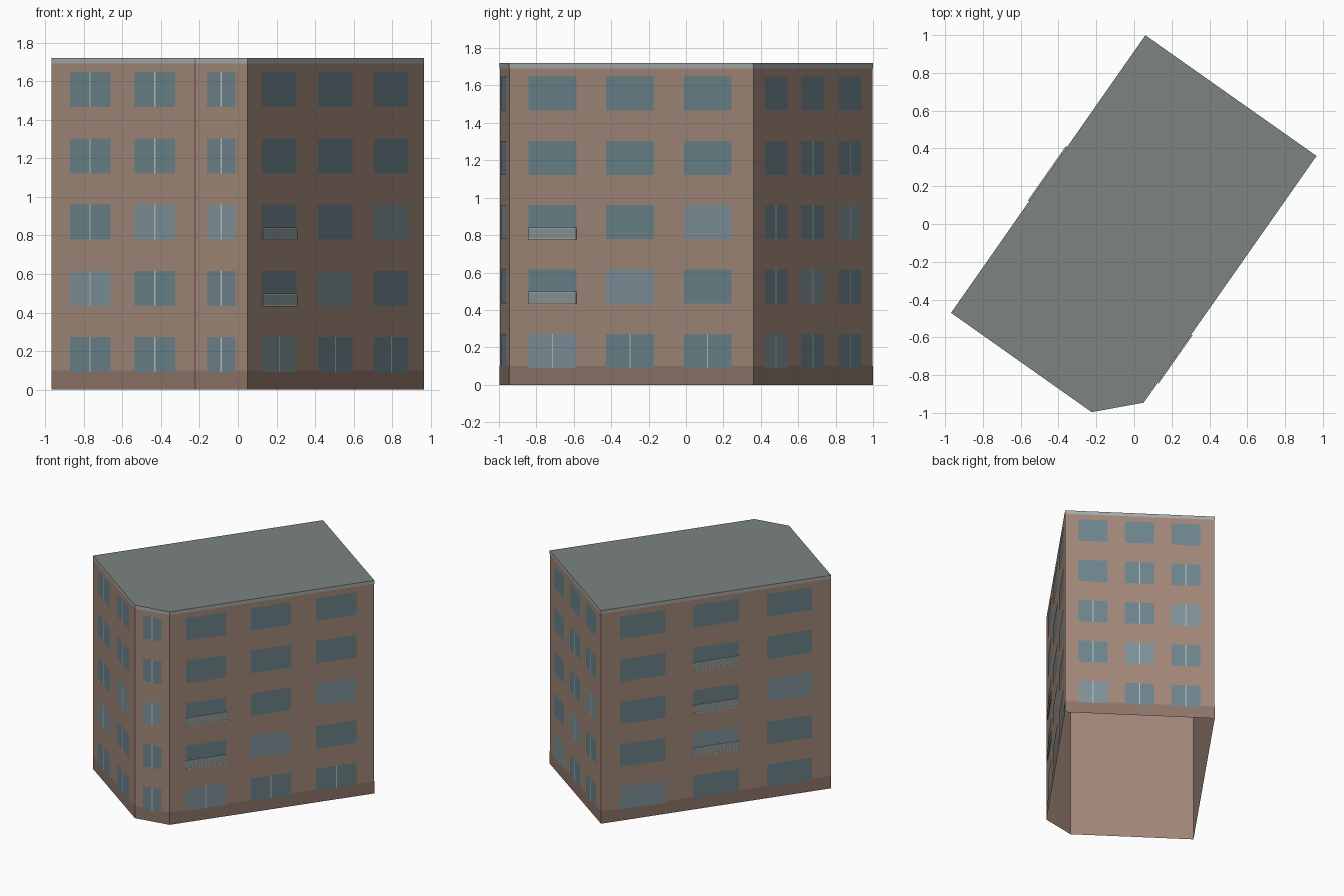
import bpy, bmesh
from mathutils import Vector

if "Cube" in bpy.data.objects:
    bpy.data.objects.remove(bpy.data.objects["Cube"])

# Footprint corners, counter-clockwise from the far left
FOOT = [Vector(p) for p in ((-0.967, -0.47), (-0.224, -0.995), (0.05, -0.945),
                            (0.965, 0.36), (0.06, 0.998))]
HEIGHT, FLOORS = 1.72, 5
PITCH = HEIGHT / FLOORS
SILL, WIN_H = 0.09, 0.182
UP = Vector((0, 0, 1))


def material(name, rgb):
    m = bpy.data.materials.new(name)
    m.diffuse_color = (*rgb, 1)
    m.use_nodes = True
    m.node_tree.nodes["Principled BSDF"].inputs["Base Color"].default_value = m.diffuse_color
    return m


WALL = material("plaster", (0.36, 0.245, 0.19))
PLINTH = material("plinth", (0.27, 0.175, 0.14))
ROOF = material("roof_grey", (0.20, 0.23, 0.215))
TRIM = material("trim_grey", (0.38, 0.40, 0.39))
GLASS = material("glass", (0.15, 0.23, 0.26))
GLASS_LIT = material("glass_light", (0.21, 0.29, 0.32))
FRAME = material("frame", (0.50, 0.52, 0.49))
PANEL = material("balcony_panel", (0.26, 0.31, 0.30))


def finish(bm, name, mat):
    me = bpy.data.meshes.new(name)
    bm.to_mesh(me)
    bm.free()
    me.materials.append(mat)
    ob = bpy.data.objects.new(name, me)
    bpy.context.collection.objects.link(ob)
    return ob


def outline(off):
    """Footprint pushed outwards by off with mitred corners."""
    pts = []
    for i, p in enumerate(FOOT):
        a = (p - FOOT[i - 1]).normalized()
        b = (FOOT[(i + 1) % len(FOOT)] - p).normalized()
        n1, n2 = Vector((a.y, -a.x)), Vector((b.y, -b.x))
        pts.append(p + (n1 + n2) * off / (1 + n1.dot(n2)))
    return pts


def ring(name, z0, z1, off, mat):
    """Open band of wall following the footprint."""
    bm = bmesh.new()
    lo, hi = [[bm.verts.new((p.x, p.y, z)) for p in outline(off)] for z in (z0, z1)]
    n = len(lo)
    for i in range(n):
        j = (i + 1) % n
        bm.faces.new((lo[i], lo[j], hi[j], hi[i]))
    return finish(bm, name, mat)


def wall_panel(bm, wall, s0, s1, z0, z1, off, depth=0):
    """Flat panel on a wall (s in wall lengths); a box if depth is given."""
    a, b = FOOT[wall], FOOT[(wall + 1) % len(FOOT)]
    d = (b - a).normalized()
    n = Vector((d.y, -d.x, 0))
    corners = []
    for s, z in ((s0, z0), (s1, z0), (s1, z1), (s0, z1)):
        p = a.lerp(b, s)
        corners.append(Vector((p.x, p.y, z)) + n * (off + depth))
    front = [bm.verts.new(c) for c in corners]
    bm.faces.new(front)
    if depth:
        back = [bm.verts.new(c - n * depth) for c in corners]
        bm.faces.new(back[::-1])
        for i in range(4):
            j = (i + 1) % 4
            bm.faces.new((front[j], front[i], back[i], back[j]))


# Shell, open underneath
ring("walls", 0, HEIGHT, 0, WALL)
ring("plinth_band", 0, 0.1, 0.001, PLINTH)
ring("roof_edge_band", 1.692, HEIGHT, 0.001, TRIM)
bm = bmesh.new()
bm.faces.new([bm.verts.new((p.x, p.y, HEIGHT)) for p in outline(0.001)])
finish(bm, "flat_roof", ROOF)

# Per wall: name, window centres, width, split windows, light windows, balconies
every = lambda c, f: True
none = lambda c, f: False
LAYOUT = [
    ("front", (0.27, 0.722), 0.282, every, lambda c, f: f == c + 1, none),
    ("corner", (0.5,), 0.54, every, lambda c, f: f == 2, none),
    ("right", (0.178, 0.496, 0.814), 0.196, lambda c, f: f == 0,
     lambda c, f: f == c, lambda c, f: c == 0 and f in (1, 2)),
    ("back", (0.186, 0.497, 0.808), 0.194, lambda c, f: f < 3 or (f == 3 and c > 0),
     lambda c, f: f == c, none),
    ("left", (0.181, 0.5, 0.819), 0.197, none,
     lambda c, f: f == c, lambda c, f: c == 1 and f in (1, 2, 3)),
]

for w, (name, centres, width, split, light, balcony) in enumerate(LAYOUT):
    length = (FOOT[(w + 1) % len(FOOT)] - FOOT[w]).length
    parts = {"windows": GLASS, "light_windows": GLASS_LIT, "mullions": FRAME,
             "balcony_panels": PANEL, "balcony_rails": FRAME}
    bms = {k: bmesh.new() for k in parts}
    for c, s in enumerate(centres):
        s0, s1 = s - width / 2, s + width / 2
        for f in range(FLOORS):
            z = SILL + f * PITCH
            key = "light_windows" if light(c, f) else "windows"
            wall_panel(bms[key], w, s0, s1, z, z + WIN_H, 0.002)
            if split(c, f):
                m = 0.004 / length
                wall_panel(bms["mullions"], w, s - m, s + m, z, z + WIN_H, 0.003)
            if balcony(c, f):
                wall_panel(bms["balcony_panels"], w, s0, s1, z, z + 0.06, 0.002, 0.005)
                for zr in (z - 0.002, z + 0.058):
                    wall_panel(bms["balcony_rails"], w, s0, s1, zr, zr + 0.006, 0.002, 0.007)
    for k, mat in parts.items():
        if bms[k].faces:
            finish(bms[k], f"{name}_{k}", mat)
        else:
            bms[k].free()
